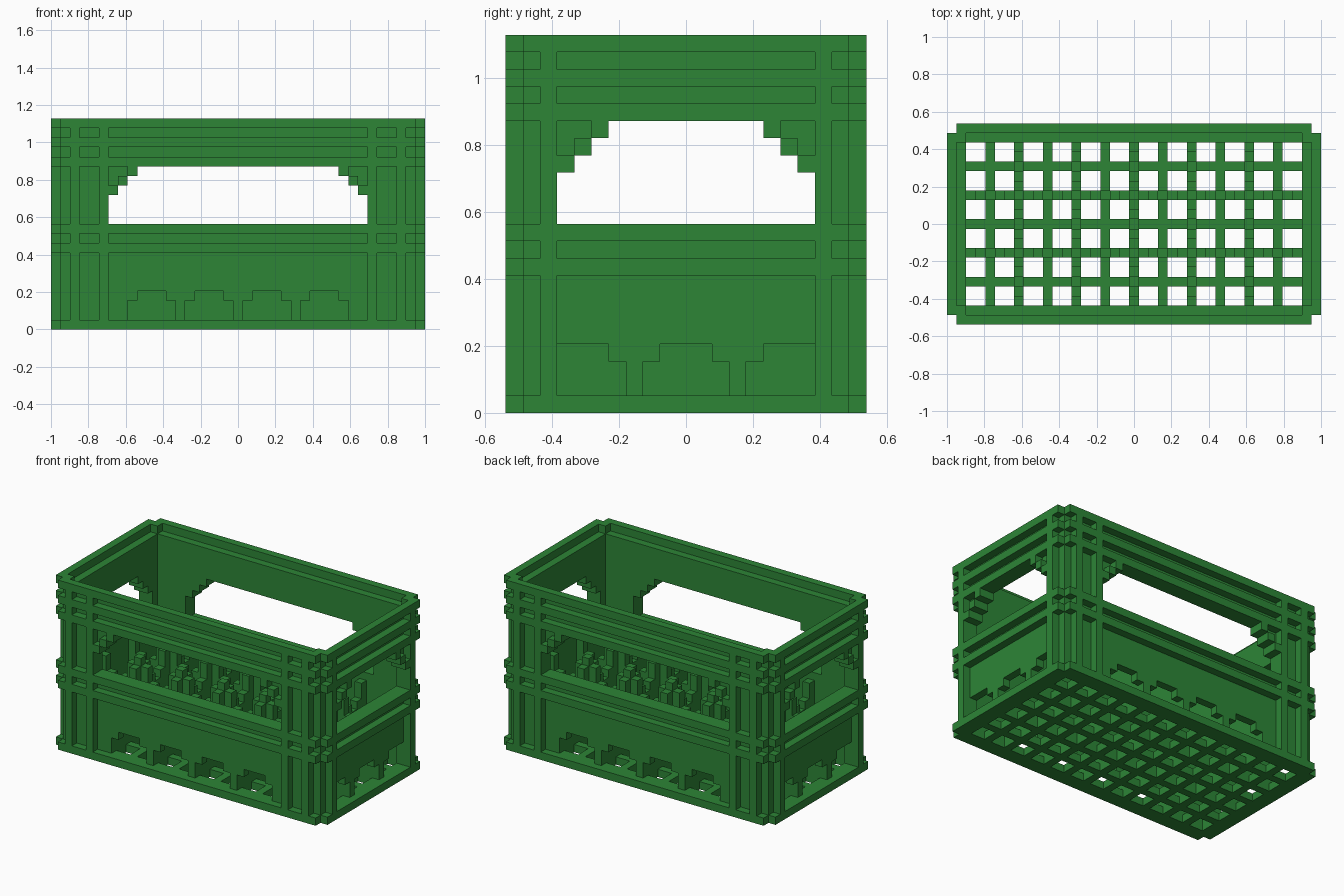
import bpy, bmesh
from mathutils import Vector

if "Cube" in bpy.data.objects:
    bpy.data.objects.remove(bpy.data.objects["Cube"])

# Block-built bottle crate: 39 x 21 x 22 cells, mirrored in x and y
NX, NY, NZ = 39, 21, 22
U = 2 / NX
parts = {}

green = bpy.data.materials.new("crate_green")
green.diffuse_color = (0.026, 0.235, 0.037, 1)
green.use_nodes = True
green.node_tree.nodes["Principled BSDF"].inputs["Base Color"].default_value = green.diffuse_color


def cells(xs, ys, zs):
    """Cells of an inclusive box, mirrored to all four quarters."""
    out = set()
    for i in range(xs[0], xs[1] + 1):
        for j in range(ys[0], ys[1] + 1):
            for k in range(zs[0], zs[1] + 1):
                for a in (i, NX - 1 - i):
                    for b in (j, NY - 1 - j):
                        out.add((a, b, k))
    return out


def fill(part, xs, ys, zs):
    parts.setdefault(part, set()).update(cells(xs, ys, zs))


def cut(part, xs, ys, zs):
    parts[part] -= cells(xs, ys, zs)


# Floor with a grid of square holes
fill("floor_grid", (1, 19), (0, 10), (0, 0))
fill("floor_grid", (0, 0), (1, 10), (0, 0))
for i in range(2, 37):
    for j in range(2, 19):
        if (i - 1) % 3 and (j - 1) % 3:
            cut("floor_grid", (i, i), (j, j), (0, 0))

# Wall panels and full-height corner posts
fill("long_walls", (2, 19), (1, 1), (1, 20))
fill("end_walls", (1, 1), (2, 10), (1, 20))
fill("corner_posts", (1, 1), (1, 1), (1, 21))

# Handle openings with stepped upper corners and raised step trim
cut("long_walls", (6, 19), (1, 1), (11, 13))
cut("end_walls", (1, 1), (3, 10), (11, 13))
for n in range(3):
    cut("long_walls", (7 + n, 19), (1, 1), (14 + n, 14 + n))
    cut("end_walls", (1, 1), (4 + n, 10), (14 + n, 14 + n))
    fill("opening_trim", (6 + n, 6 + n), (0, 0), (14 + n, 14 + n))
    fill("opening_trim", (0, 0), (3 + n, 3 + n), (14 + n, 14 + n))

# Drain arches at the foot of the walls
for c in (10, 16):
    cut("long_walls", (c - 2, c + 2), (1, 1), (1, 2))
    cut("long_walls", (c - 1, c + 1), (1, 1), (3, 3))
for lo, hi, top_lo, top_hi in ((3, 6, 3, 5), (8, 12, 9, 11)):
    cut("end_walls", (1, 1), (lo, hi), (1, 2))
    cut("end_walls", (1, 1), (top_lo, top_hi), (3, 3))

# Outer horizontal ribs and top rim
for k in (8, 10, 17, 19, 21):
    name = "top_rim" if k == 21 else "horizontal_ribs"
    fill(name, (1, 19), (0, 0), (k, k))
    fill(name, (0, 0), (1, 10), (k, k))

# Outer vertical ribs
for k0, k1 in ((1, 7), (9, 9), (11, 16), (18, 18), (20, 20)):
    for i in (2, 5):
        fill("vertical_ribs", (i, i), (0, 0), (k0, k1))
    fill("vertical_ribs", (0, 0), (2, 2), (k0, k1))

# Bottle dividers, dipping in steps between the crossings
DIP = (10, 9, 7, 6, 7, 9)
for j in (7,):
    for i in range(2, 20):
        fill("bottle_dividers", (i, i), (j, j), (1, DIP[(i - 1) % 6]))
for i in (7, 13, 19):
    for j in range(2, 11):
        fill("bottle_dividers", (i, i), (j, j), (1, DIP[(j - 1) % 6]))

# Turn each part into a mesh, keeping only the faces on the outside
solid = set().union(*parts.values())
for name, group in parts.items():
    bm = bmesh.new()
    for cell in sorted(group):
        for axis in range(3):
            for sign in (-1, 1):
                step = [0, 0, 0]
                step[axis] = sign
                if tuple(c + s for c, s in zip(cell, step)) in solid:
                    continue
                n = Vector(step)
                a = Vector((0, 0, 0))
                a[(axis + 1) % 3] = 1
                b = n.cross(a)
                mid = Vector(cell) + Vector((0.5 - NX / 2, 0.5 - NY / 2, 0.5)) + n / 2
                bm.faces.new([bm.verts.new((mid + (a * p + b * q) / 2) * U)
                              for p, q in ((-1, -1), (1, -1), (1, 1), (-1, 1))])
    bmesh.ops.remove_doubles(bm, verts=bm.verts[:], dist=U * 0.01)
    mesh = bpy.data.meshes.new(name)
    bm.to_mesh(mesh)
    bm.free()
    mesh.materials.append(green)
    bpy.context.collection.objects.link(bpy.data.objects.new(name, mesh))
